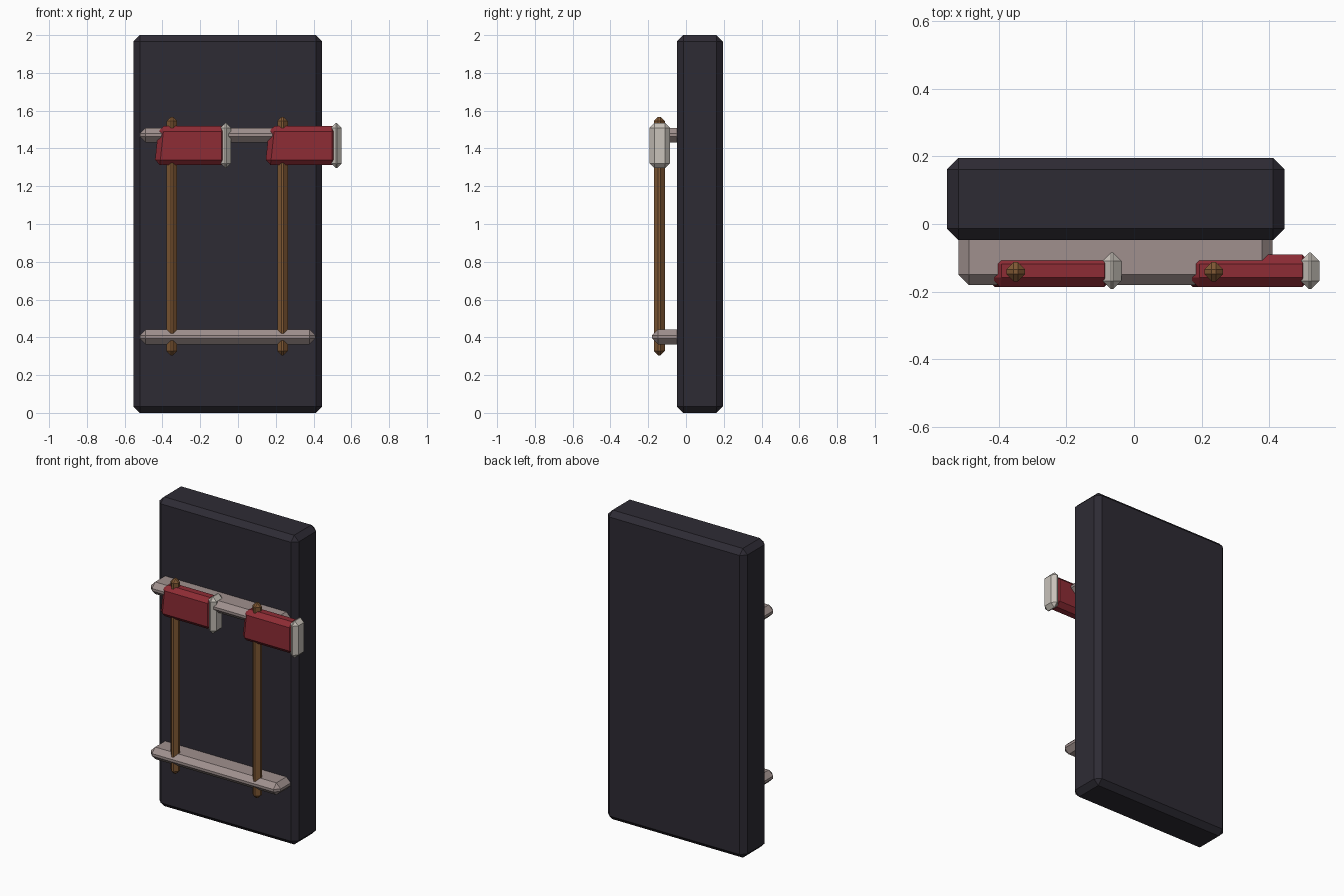
import bpy, bmesh

if "Cube" in bpy.data.objects:
    bpy.data.objects.remove(bpy.data.objects["Cube"])


def material(name, rgb):
    m = bpy.data.materials.new(name)
    m.diffuse_color = (*rgb, 1)
    m.use_nodes = True
    m.node_tree.nodes["Principled BSDF"].inputs["Base Color"].default_value = m.diffuse_color
    return m


DARK = material("dark_board", (0.027, 0.024, 0.034))
RAIL = material("rail_grey", (0.35, 0.28, 0.27))
WOOD = material("wood", (0.22, 0.10, 0.035))
RED = material("red_paint", (0.27, 0.025, 0.035))
STEEL = material("pale_steel", (0.58, 0.54, 0.49))


def chamfer_box(name, x, y, z, chamfer, mat, flare=0.0):
    """Box from min/max ranges with cut edges; flare pulls in the upper left edge."""
    bm = bmesh.new()
    bmesh.ops.create_cube(bm, size=1)
    for v in bm.verts:
        left_top = v.co.x < 0 and v.co.z > 0
        v.co = [r[0] + (c + 0.5) * (r[1] - r[0]) for c, r in zip(v.co, (x, y, z))]
        if left_top:
            v.co.x += flare
    bmesh.ops.bevel(bm, geom=bm.edges[:], offset=chamfer, segments=1,
                    profile=0.5, affect='EDGES')
    bmesh.ops.recalc_face_normals(bm, faces=bm.faces[:])
    mesh = bpy.data.meshes.new(name)
    bm.to_mesh(mesh)
    bm.free()
    mesh.materials.append(mat)
    ob = bpy.data.objects.new(name, mesh)
    bpy.context.collection.objects.link(ob)
    return ob


# Back board
chamfer_box("back_board", (-0.553, 0.445), (-0.047, 0.195), (0, 2), 0.033, DARK)

# Holding rails, sunk into the board
for name, z in (("lower_rail", 0.402), ("upper_rail", 1.47)):
    chamfer_box(name, (-0.52, 0.41), (-0.18, 0.0), (z - 0.039, z + 0.039), 0.031, RAIL)

# Two hanging axes: handle, head and cutting edge
for side, x in (("left", -0.35), ("right", 0.236)):
    chamfer_box(side + "_handle", (x - 0.028, x + 0.028), (-0.17, -0.112),
                (0.305, 1.567), 0.022, WOOD)
    chamfer_box(side + "_axe_head", (x - 0.092, x + 0.29), (-0.187, -0.09),
                (1.312, 1.519), 0.028, RED, flare=0.022)
    chamfer_box(side + "_cutting_edge", (x + 0.257, x + 0.313), (-0.193, -0.085),
                (1.296, 1.534), 0.025, STEEL)
